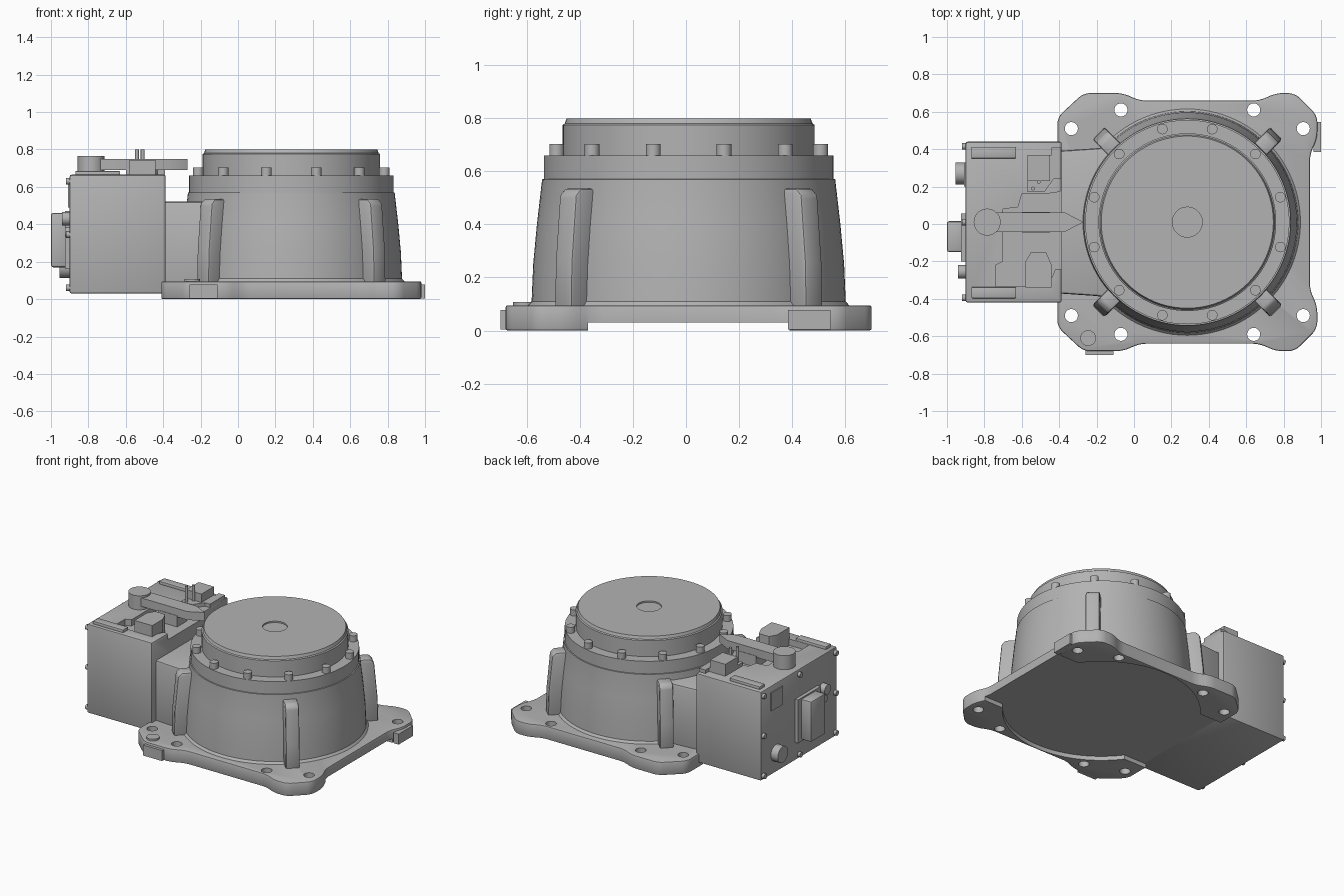
import bpy, bmesh
from math import sin, cos, pi, radians
from mathutils import Matrix

if "Cube" in bpy.data.objects:
    bpy.data.objects.remove(bpy.data.objects["Cube"])

CX, CY = 0.285, 0.01          # drum axis

grey = bpy.data.materials.new("cast grey")
grey.use_nodes = True
grey.diffuse_color = (0.45, 0.45, 0.45, 1)
grey.node_tree.nodes["Principled BSDF"].inputs["Base Color"].default_value = (0.45, 0.45, 0.45, 1)


def activate(ob):
    bpy.ops.object.select_all(action='DESELECT')
    ob.select_set(True)
    bpy.context.view_layer.objects.active = ob


def finish(name, bm, bevel=0):
    """Turn a bmesh into a shaded object, optionally softening its edges."""
    bmesh.ops.recalc_face_normals(bm, faces=bm.faces[:])
    me = bpy.data.meshes.new(name)
    bm.to_mesh(me)
    bm.free()
    me.materials.append(grey)
    ob = bpy.data.objects.new(name, me)
    bpy.context.collection.objects.link(ob)
    activate(ob)
    if bevel:
        mod = ob.modifiers.new("soft edges", 'BEVEL')
        mod.width, mod.segments, mod.limit_method = bevel, 2, 'ANGLE'
        bpy.ops.object.modifier_apply(modifier=mod.name)
    bpy.ops.object.shade_smooth_by_angle(angle=radians(32))
    return ob


def prism(name, pts, z0, z1, rounding=0, bevel=0, matrix=None):
    """Extrude a flat outline from z0 to z1."""
    bm = bmesh.new()
    base = bm.faces.new([bm.verts.new((x, y, z0)) for x, y in pts])
    ext = bmesh.ops.extrude_face_region(bm, geom=[base])["geom"]
    top = [v for v in ext if isinstance(v, bmesh.types.BMVert)]
    bmesh.ops.translate(bm, verts=top, vec=(0, 0, z1 - z0))
    if rounding:
        upright = [e for e in bm.edges if abs(e.verts[0].co.z - e.verts[1].co.z) > 1e-4]
        bmesh.ops.bevel(bm, geom=upright, offset=rounding, segments=4,
                        profile=0.5, affect='EDGES', clamp_overlap=True)
    if matrix:
        bm.transform(matrix)
    return finish(name, bm, bevel)


def block(name, x0, x1, y0, y1, z0, z1, bevel=0):
    return prism(name, [(x0, y0), (x1, y0), (x1, y1), (x0, y1)], z0, z1, bevel=bevel)


def cylinders(name, spots, r, depth, axis='Z', sides=24):
    """Several equal cylinders in one object, each starting at its spot."""
    bm = bmesh.new()
    turn = Matrix.Rotation(-pi / 2, 4, 'Y') if axis == 'X' else Matrix()
    for s in spots:
        m = Matrix.Translation(s) @ turn @ Matrix.Translation((0, 0, depth / 2))
        bmesh.ops.create_cone(bm, cap_ends=True, segments=sides, radius1=r,
                              radius2=r, depth=depth, matrix=m)
    return finish(name, bm)


def lathe(name, profile, sides=96):
    """Spin a radius/height profile around the drum axis."""
    bm = bmesh.new()
    rings = [[bm.verts.new((CX + r * cos(2 * pi * i / sides), CY + r * sin(2 * pi * i / sides), z))
              for i in range(sides)] for r, z in profile]
    for a, b in zip(rings, rings[1:]):
        for i in range(sides):
            j = (i + 1) % sides
            bm.faces.new((a[i], a[j], b[j], b[i]))
    bm.faces.new(rings[0])
    bm.faces.new(rings[-1])
    return finish(name, bm)


def cut(ob, cutter):
    mod = ob.modifiers.new("cut", 'BOOLEAN')
    mod.operation, mod.solver, mod.object = 'DIFFERENCE', 'EXACT', cutter
    activate(ob)
    bpy.ops.object.modifier_apply(modifier=mod.name)
    bpy.data.objects.remove(cutter)
    bpy.ops.object.shade_smooth_by_angle(angle=radians(32))


# Base plate: half outline mirrored about the drum axis
half = [(0.94, 0.36), (0.98, 0.45), (0.98, 0.57), (0.86, 0.69), (0.76, 0.69), (0.67, 0.65),
        (0.03, 0.65), (-0.06, 0.69), (-0.27, 0.69), (-0.41, 0.56), (-0.41, 0.36)]
outline = [(x, CY + y) for x, y in half] + [(x, CY - y) for x, y in reversed(half)]
plate = prism("base_plate", outline, 0, 0.095, rounding=0.035, bevel=0.008)
hole_spots = [(x, CY + s * y, -0.1) for s in (1, -1)
              for x, y in ((-0.335, 0.5), (-0.07, 0.6), (0.64, 0.6), (0.905, 0.5))]
cut(plate, cylinders("hole_cutter", hole_spots, 0.035, 0.4))
cut(plate, cylinders("recess_cutter", [(CX, CY, -0.1)], 0.64, 0.13, sides=96))
cut(plate, block("channel_cutter", -1, 1.2, CY - 0.38, CY + 0.38, -0.1, 0.03))

# Machined pads and boss on the plate
block("front_pad", -0.26, -0.11, -0.7, -0.66, 0.003, 0.078)
block("side_pad", 0.96, 1.0, 0.385, 0.545, 0.003, 0.078)
cylinders("plate_boss", [(-0.245, -0.61, 0.08)], 0.042, 0.028)

# Drum with stepped rim and a shallow centre recess
lathe("drum", [(0.59, 0.04), (0.605, 0.095), (0.592, 0.11), (0.586, 0.25), (0.572, 0.4), (0.553, 0.565),
               (0.553, 0.57), (0.546, 0.571), (0.546, 0.66), (0.475, 0.66), (0.475, 0.775),
               (0.467, 0.78), (0.46, 0.80), (0.08, 0.80), (0.08, 0.79)])
ring = [(CX + 0.515 * cos(radians(15 + 30 * k)), CY + 0.515 * sin(radians(15 + 30 * k)), 0.64)
        for k in range(12)]
cylinders("rim_bolts", ring, 0.028, 0.063)

# Diagonal ribs
rib = [(0.5, 0.085), (0.672, 0.085), (0.668, 0.26), (0.645, 0.51), (0.62, 0.535), (0.5, 0.535)]
for k, label in enumerate(("back_left", "back_right", "front_right", "front_left")):
    place = (Matrix.Translation((CX, CY, 0)) @ Matrix.Rotation(pi / 4 + k * pi / 2, 4, 'Z')
             @ Matrix.Rotation(pi / 2, 4, 'X'))
    prism(label + "_rib", rib, -0.046, 0.046, bevel=0.012, matrix=place)

# Neck joining the drum to the connection box
prism("neck", [(-0.42, -0.37), (-0.2, -0.385), (0.1, -0.43), (0.1, 0.45), (-0.2, 0.405), (-0.42, 0.39)],
      0.04, 0.522, bevel=0.015)

# Connection box with a stepped pocket in its top
box = block("connection_box", -0.9, -0.387, -0.42, 0.44, 0.03, 0.665, bevel=0.01)
pocket = [(-0.3, -0.24), (-0.42, -0.24), (-0.46, -0.335), (-0.74, -0.335), (-0.74, -0.22), (-0.7, -0.2),
          (-0.7, 0.08), (-0.62, 0.09), (-0.6, 0.16), (-0.43, 0.165), (-0.3, 0.2)]
cut(box, prism("pocket_cutter", pocket, 0.62, 0.8))

# Top fittings
for y, label in ((0.38, "back"), (-0.367, "front")):
    block(label + "_top_strip", -0.87, -0.63, y - 0.03, y + 0.03, 0.655, 0.685, bevel=0.006)
prism("back_top_block", [(-0.57, 0.17), (-0.48, 0.17), (-0.43, 0.24), (-0.39, 0.24), (-0.39, 0.41),
                         (-0.44, 0.41), (-0.44, 0.37), (-0.57, 0.37)], 0.6, 0.69)
block("back_top_riser", -0.57, -0.45, 0.23, 0.37, 0.68, 0.75)
cylinders("top_pins", [(-0.54, 0.19, 0.66), (-0.51, 0.225, 0.66)], 0.01, 0.14, sides=12)
prism("front_top_block", [(-0.58, -0.34), (-0.44, -0.34), (-0.44, -0.22), (-0.47, -0.15),
                          (-0.55, -0.15), (-0.58, -0.2)], 0.6, 0.745)
prism("lever", [(-0.8, -0.042), (-0.37, -0.042), (-0.27, 0.01), (-0.37, 0.062), (-0.8, 0.062)], 0.69, 0.75)
block("lever_support", -0.6, -0.45, -0.045, 0.065, 0.6, 0.7)
cylinders("lever_pivot", [(-0.785, 0.01, 0.65)], 0.072, 0.115, sides=40)

# Rear panel: connector, plugs, cover plate and screws
block("connector_flange", -0.925, -0.89, -0.2, 0.055, 0.16, 0.47)
block("connector_body", -1.0, -0.91, -0.15, 0.015, 0.17, 0.46, bevel=0.012)
cylinders("large_plug", [(-0.89, 0.27, 0.17)], 0.058, 0.065, axis='X', sides=32)
cylinders("small_plug", [(-0.89, -0.255, 0.43)], 0.036, 0.052, axis='X')
cylinders("small_plug_collar", [(-0.89, -0.255, 0.36)], 0.025, 0.035, axis='X')
block("cover_plate", -0.908, -0.89, 0.2, 0.33, 0.49, 0.62)
screws = [(-0.89, y, z) for y in (-0.395, 0.01, 0.415) for z in (0.06, 0.345, 0.63)
          if not (y == 0.01 and z == 0.345)]
cylinders("panel_screws", screws, 0.018, 0.03, axis='X', sides=12)
